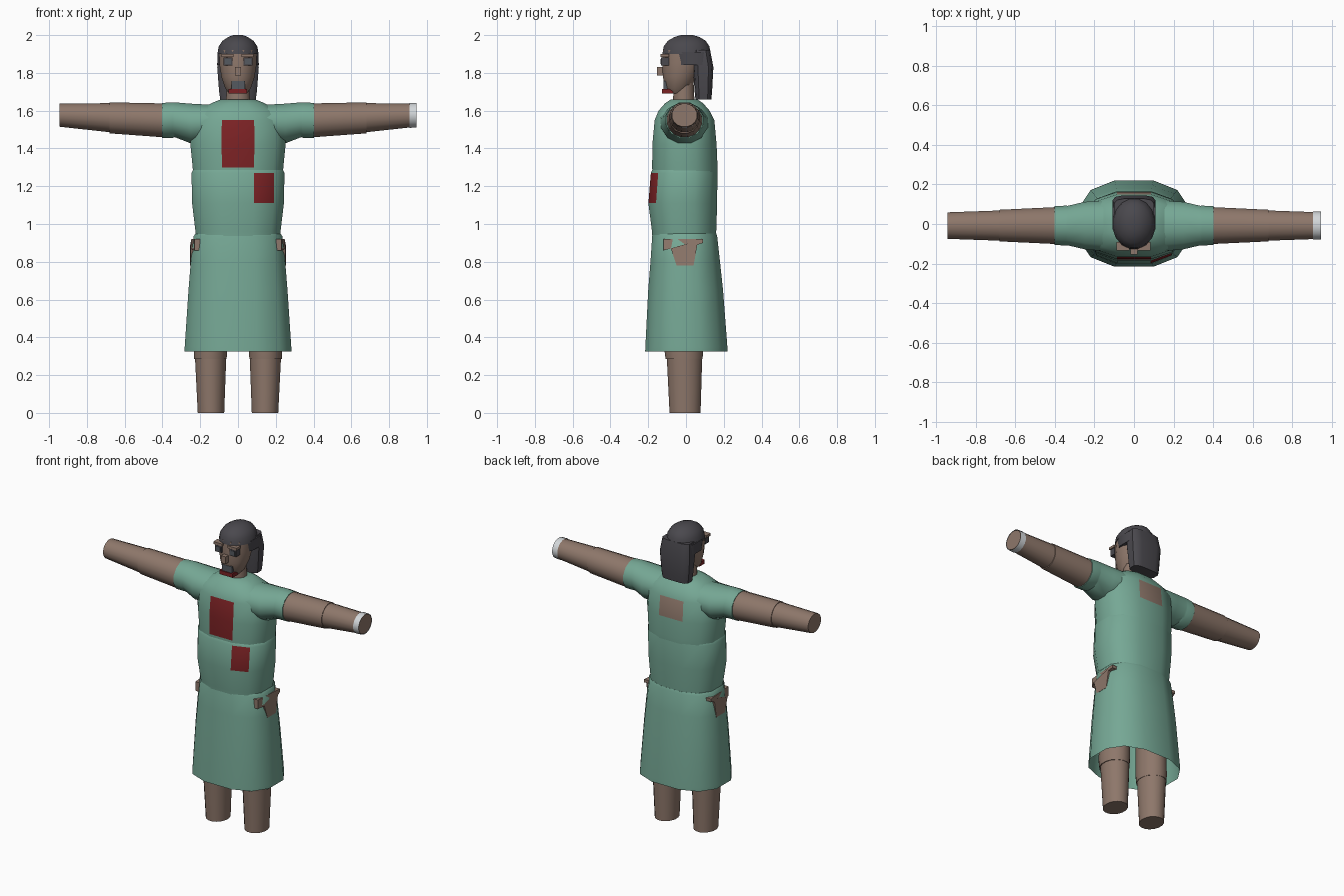
import bpy, bmesh, math
from math import sin, cos, radians

cube = bpy.data.objects.get("Cube")
if cube:
    bpy.data.objects.remove(cube, do_unlink=True)


def material(name, rgb):
    m = bpy.data.materials.new(name)
    m.use_nodes = True
    color = (*rgb, 1)
    m.diffuse_color = color
    m.node_tree.nodes["Principled BSDF"].inputs["Base Color"].default_value = color
    return m


green = material("green_cloth", (0.18, 0.39, 0.30))
skin = material("skin", (0.27, 0.185, 0.145))
dark = material("dark_hair", (0.068, 0.065, 0.075))
red = material("dark_red", (0.2, 0.016, 0.018))
white = material("white_band", (0.65, 0.68, 0.7))
slate = material("slate", (0.09, 0.1, 0.115))


def finish(name, bm, mat, smooth=True):
    bmesh.ops.recalc_face_normals(bm, faces=bm.faces)
    me = bpy.data.meshes.new(name)
    bm.to_mesh(me)
    bm.free()
    me.materials.append(mat)
    ob = bpy.data.objects.new(name, me)
    bpy.context.collection.objects.link(ob)
    if smooth:
        bpy.ops.object.select_all(action="DESELECT")
        ob.select_set(True)
        bpy.context.view_layer.objects.active = ob
        bpy.ops.object.shade_smooth_by_angle(angle=radians(40))
    return ob


def loft(name, sections, mat, axis="z", n=12, power=1.0, side=1, start=True, end=True):
    """Sections are (position, centre_1, centre_2, half_1, half_2) along the axis."""
    bm = bmesh.new()
    big = cos(math.pi / n) ** power
    soft = lambda v: math.copysign(abs(v) ** power, v) / big
    rings = []
    for t, c1, c2, h1, h2 in sections:
        ring = []
        for i in range(n):
            a = (i + 0.5) * math.tau / n
            p, q = c1 + h1 * soft(cos(a)), c2 + h2 * soft(sin(a))
            ring.append(bm.verts.new((side * p, q, t) if axis == "z" else (side * t, p, q)))
        rings.append(ring)
    for r0, r1 in zip(rings, rings[1:]):
        for i in range(n):
            j = (i + 1) % n
            bm.faces.new((r0[i], r0[j], r1[j], r1[i]))
    if start:
        bm.faces.new(rings[0])
    if end:
        bm.faces.new(rings[-1])
    return finish(name, bm, mat)


def box(name, x, y, z, mat):
    bm = bmesh.new()
    bmesh.ops.create_cube(bm, size=1)
    for v in bm.verts:
        v.co = [(a + b) / 2 + c * (b - a) for c, (a, b) in zip(v.co, (x, y, z))]
    return finish(name, bm, mat, False)


def paint(ob, mat, rule):
    ob.data.materials.append(mat)
    for f in ob.data.polygons:
        if rule(f.center, f.normal):
            f.material_index = len(ob.data.materials) - 1


# Gown: chest, waist and open skirt
chest = loft("chest", [
    (1.27, 0, -0.006, 0.238, 0.172), (1.30, 0, -0.006, 0.24, 0.173),
    (1.42, 0, -0.008, 0.252, 0.17), (1.55, 0, -0.008, 0.245, 0.158),
    (1.60, 0, -0.01, 0.205, 0.135), (1.64, 0, -0.01, 0.14, 0.1),
    (1.66, 0, -0.01, 0.09, 0.07)], green, power=0.8, start=False)
paint(chest, red, lambda c, n: n.y < -0.9 and abs(c.x) < 0.02 and 1.30 < c.z < 1.55)
paint(chest, skin, lambda c, n: n.y > 0.9 and abs(c.x) < 0.02 and 1.42 < c.z < 1.55)

waist = loft("waist", [
    (0.93, 0, -0.01, 0.222, 0.168), (0.96, 0, -0.01, 0.225, 0.17),
    (1.11, 0, -0.017, 0.243, 0.182), (1.27, 0, -0.01, 0.246, 0.176),
    (1.285, 0, -0.008, 0.238, 0.172)], green, power=0.8, start=False, end=False)
paint(waist, red, lambda c, n: 0.1 < c.x < 0.18 and c.y < 0 and 1.11 < c.z < 1.27)

loft("skirt", [
    (0.325, 0, 0.002, 0.282, 0.218), (0.35, 0, 0.002, 0.282, 0.217),
    (0.65, 0, -0.002, 0.262, 0.198), (0.80, 0, -0.004, 0.25, 0.184),
    (0.935, 0, -0.007, 0.235, 0.172), (0.95, 0, -0.008, 0.224, 0.168)],
    green, power=0.8, start=False)

for side, word in ((1, "left"), (-1, "right")):
    # Sleeve and arm
    loft(word + "_sleeve", [
        (0.12, -0.01, 1.54, 0.13, 0.09), (0.25, -0.008, 1.532, 0.12, 0.105),
        (0.335, -0.008, 1.552, 0.1, 0.092), (0.345, -0.008, 1.55, 0.101, 0.094),
        (0.402, -0.008, 1.548, 0.098, 0.093)], green, "x", side=side)
    loft(word + "_upper_arm", [
        (0.38, -0.008, 1.548, 0.094, 0.09), (0.68, -0.008, 1.562, 0.08, 0.082)],
        skin, "x", n=16, side=side)
    loft(word + "_forearm", [
        (0.66, -0.008, 1.562, 0.077, 0.078), (0.945, -0.008, 1.576, 0.067, 0.061)],
        skin, "x", n=16, side=side)
    # Leg
    loft(word + "_lower_leg", [
        (0, 0.143, -0.005, 0.07, 0.082), (0.3, 0.145, -0.008, 0.083, 0.094)],
        skin, n=16, side=side)
    loft(word + "_thigh", [
        (0.285, 0.146, -0.01, 0.086, 0.098), (0.34, 0.146, -0.012, 0.088, 0.103),
        (0.85, 0.14, -0.01, 0.08, 0.1)], skin, n=16, side=side)
    # Bare hip showing through the cloth
    outline = [(-0.12, 0.92), (0.09, 0.92), (0.09, 0.9), (0.06, 0.89),
               (0.04, 0.78), (-0.05, 0.78), (-0.08, 0.87), (-0.12, 0.86)]
    bm = bmesh.new()
    inner = [bm.verts.new((side * 0.2, y, z)) for y, z in outline]
    outer = [bm.verts.new((side * (0.253 - 2 * max(0, abs(y) - 0.07) ** 1.5), y, z))
             for y, z in outline]
    for i in range(len(outline)):
        bm.faces.new((inner[i - 1], inner[i], outer[i], outer[i - 1]))
    bm.faces.new(inner)
    bm.faces.new(outer)
    finish(word + "_hip_patch", bm, skin, False)
    # Eye, its frame and brow
    x = side * 0.053
    box(word + "_eye_frame", (x - 0.024, x + 0.024), (-0.132, -0.09), (1.838, 1.882), dark)
    box(word + "_eye", (x - 0.016, x + 0.016), (-0.135, -0.1), (1.846, 1.874), slate)
    box(word + "_brow", (x - 0.035, x + 0.03), (-0.135, -0.09), (1.884, 1.9), skin)

# Band on the left wrist
loft("wrist_band", [(0.907, -0.008, 1.575, 0.071, 0.066),
                    (0.946, -0.008, 1.576, 0.07, 0.065)],
     white, "x", n=16, start=False, end=False)

# Neck and head
loft("neck", [(1.62, 0, -0.012, 0.065, 0.058), (1.76, 0, -0.012, 0.058, 0.052)], skin)
loft("head", [
    (1.69, 0, -0.045, 0.045, 0.045), (1.72, 0, -0.045, 0.068, 0.066),
    (1.78, 0, -0.03, 0.088, 0.092), (1.85, 0, -0.018, 0.099, 0.108),
    (1.92, 0, -0.01, 0.099, 0.11)], skin)
box("nose", (-0.017, 0.017), (-0.154, -0.1), (1.785, 1.832), skin)
box("mouth", (-0.035, 0.038), (-0.12, -0.08), (1.715, 1.758), slate)
box("lower_lip", (-0.05, 0.048), (-0.126, -0.07), (1.69, 1.716), red)

# Hair: crown, temples and the long back
loft("hair_crown", [
    (1.9, 0, 0.003, 0.109, 0.128), (1.94, 0, 0.003, 0.102, 0.121),
    (1.97, 0, 0.004, 0.082, 0.1), (1.99, 0, 0.005, 0.052, 0.066),
    (2.0, 0, 0.005, 0.025, 0.032)], dark, n=16)
loft("hair_temples", [(1.842, 0, 0.04, 0.11, 0.085), (1.91, 0, 0.03, 0.109, 0.095)],
     dark, power=0.5)
loft("hair_back", [
    (1.66, 0, 0.092, 0.094, 0.042), (1.70, 0, 0.092, 0.1, 0.046),
    (1.83, 0, 0.091, 0.11, 0.054), (1.92, 0, 0.08, 0.1, 0.048)], dark, power=0.5)
